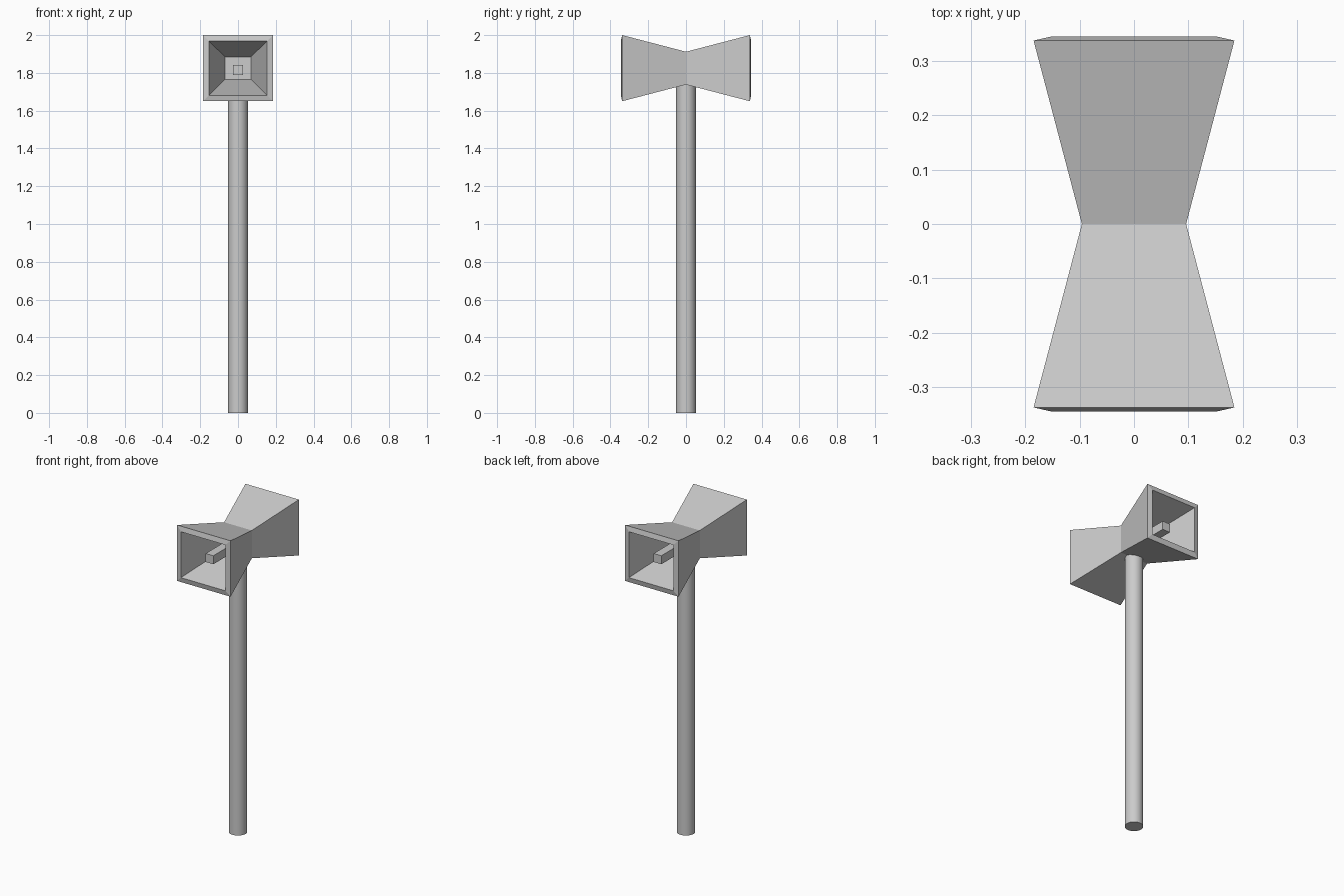
import bpy, bmesh

if "Cube" in bpy.data.objects:
    bpy.data.objects.remove(bpy.data.objects["Cube"])

CZ = 1.825  # height of the horn axis


def add_object(name, bm):
    bmesh.ops.recalc_face_normals(bm, faces=bm.faces[:])
    mesh = bpy.data.meshes.new(name)
    bm.to_mesh(mesh)
    bm.free()
    obj = bpy.data.objects.new(name, mesh)
    bpy.context.collection.objects.link(obj)
    return obj


# Double horn: rectangular rings (half width, half height, y) lofted
# from the front floor, out over the rim, through the waist and mirrored
half = [(0.069, 0.060, -0.030),    # inner floor
        (0.154, 0.1435, -0.345),   # inner lip
        (0.185, 0.175, -0.338)]    # outer lip
waist = [(0.096, 0.087, 0.0)]
rings = half + waist + [(w, h, -y) for w, h, y in reversed(half)]

bm = bmesh.new()
loops = []
for w, h, y in rings:
    loops.append([bm.verts.new((sx * w, y, CZ + sz * h))
                  for sx, sz in ((-1, -1), (1, -1), (1, 1), (-1, 1))])
for a, b in zip(loops, loops[1:]):
    for i in range(4):
        j = (i + 1) % 4
        bm.faces.new((a[i], a[j], b[j], b[i]))
bm.faces.new(loops[0])
bm.faces.new(loops[-1])
add_object("double_horn", bm)

# Square driver inside each horn
for name, side in (("front_driver", -1), ("back_driver", 1)):
    bm = bmesh.new()
    bmesh.ops.create_cube(bm, size=1)
    bmesh.ops.scale(bm, vec=(0.053, 0.26, 0.053), verts=bm.verts[:])
    bmesh.ops.translate(bm, vec=(0, side * 0.152, 1.816), verts=bm.verts[:])
    add_object(name, bm)

# Round pole
bpy.ops.mesh.primitive_cylinder_add(vertices=32, radius=0.052, depth=1.75,
                                    location=(0, 0, 0.875))
bpy.context.object.name = "pole"
bpy.ops.object.shade_smooth_by_angle()
